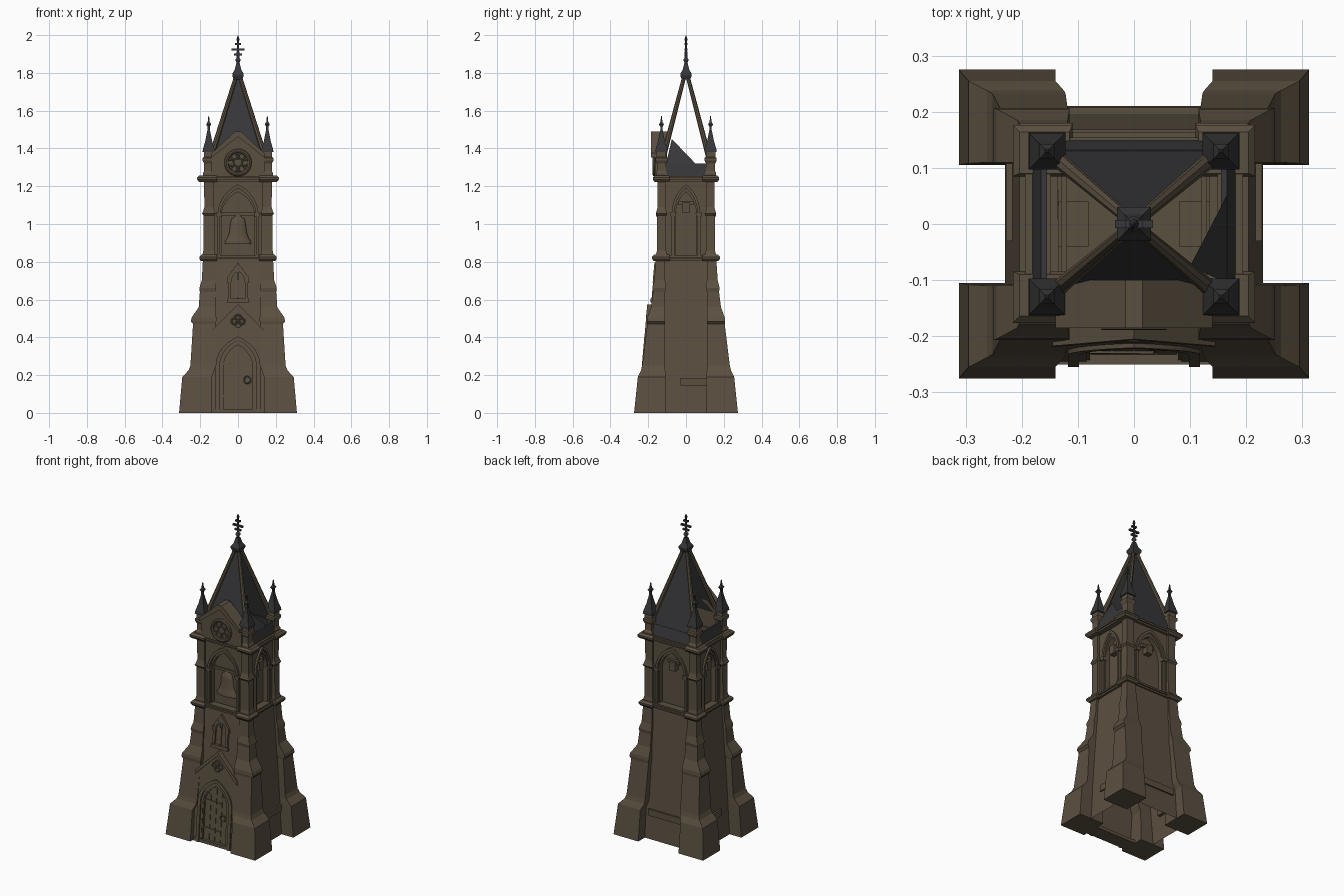
import bpy, bmesh, math
from mathutils import Matrix, Vector

if "Cube" in bpy.data.objects:
    bpy.data.objects.remove(bpy.data.objects["Cube"])

def material(name, col):
    m = bpy.data.materials.new(name)
    m.diffuse_color = (*col, 1)
    m.use_nodes = True
    m.node_tree.nodes["Principled BSDF"].inputs["Base Color"].default_value = m.diffuse_color
    return m

STONE = material("brown stone", (0.105, 0.080, 0.052))
SLATE = material("dark slate", (0.038, 0.038, 0.041))

def finish(name, bm, mat, smooth=False):
    bmesh.ops.recalc_face_normals(bm, faces=bm.faces)
    me = bpy.data.meshes.new(name)
    bm.to_mesh(me)
    bm.free()
    me.materials.append(mat)
    ob = bpy.data.objects.new(name, me)
    bpy.context.collection.objects.link(ob)
    if smooth:
        bpy.context.view_layer.objects.active = ob
        ob.select_set(True)
        bpy.ops.object.shade_smooth_by_angle(angle=math.radians(40))
        ob.select_set(False)
    return ob

def loft(name, rings, mat=STONE, sx=1, sy=1, bottom=True):
    """Stacked rectangles (z, x0, x1, y0, y1)."""
    bm = bmesh.new()
    loops = [[bm.verts.new((sx * x, sy * y, z)) for x, y in ((a, c), (b, c), (b, d), (a, d))]
             for z, a, b, c, d in rings]
    for lo, hi in zip(loops, loops[1:]):
        for i in range(4):
            bm.faces.new((lo[i], lo[(i + 1) % 4], hi[(i + 1) % 4], hi[i]))
    if bottom:
        bm.faces.new(loops[0])
    bm.faces.new(loops[-1])
    return finish(name, bm, mat)

def block(name, z0, z1, x0, x1, y0, y1, mat=STONE):
    return loft(name, [(z0, x0, x1, y0, y1), (z1, x0, x1, y0, y1)], mat)

def prism(name, pts, y0, y1, mat=STONE, slope=0.0, rot=0):
    """Front outline (x, z) extruded in y, leaning back by slope, turned about z."""
    bm = bmesh.new()
    R = Matrix.Rotation(math.radians(rot), 3, 'Z')
    a, b = [[bm.verts.new(R @ Vector((x, y + slope * z, z))) for x, z in pts] for y in (y0, y1)]
    n = len(pts)
    for i in range(n):
        bm.faces.new((a[i], a[(i + 1) % n], b[(i + 1) % n], b[i]))
    caps = [bm.faces.new(a), bm.faces.new(b)]
    bm.normal_update()
    bmesh.ops.triangulate(bm, faces=caps, ngon_method='EAR_CLIP')
    return finish(name, bm, mat)

def arch(hw, z0, zs, za, n=8):
    """Pointed arch outline from bottom left, over the apex, to bottom right."""
    left = [(-hw, z0)]
    for i in range(n + 1):
        t = i / n * math.radians(60)
        left.append((hw - 2 * hw * math.cos(t), zs + (za - zs) * math.sin(t) / math.sin(math.radians(60))))
    left[-1] = (0, za)
    return left + [(-x, z) for x, z in left[-2::-1]]

def band(name, outer, inner, *args, **kw):
    return prism(name, outer + inner[::-1], *args, **kw)

def lathe(name, prof, loc, mat, seg=12, sy=1.0):
    bm = bmesh.new()
    vs = [bm.verts.new((r, 0, z)) for r, z in prof]
    es = [bm.edges.new(p) for p in zip(vs, vs[1:])]
    bmesh.ops.spin(bm, geom=vs + es, axis=(0, 0, 1), cent=(0, 0, 0), angle=2 * math.pi, steps=seg)
    bmesh.ops.remove_doubles(bm, verts=bm.verts, dist=1e-5)
    for v in bm.verts:
        v.co = Vector((v.co.x + loc[0], v.co.y * sy + loc[1], v.co.z + loc[2]))
    return finish(name, bm, mat, True)

def ring(name, loc, R, r, mat=STONE):
    bpy.ops.mesh.primitive_torus_add(location=loc, rotation=(math.pi / 2, 0, 0), major_radius=R,
                                     minor_radius=r, major_segments=24, minor_segments=8)
    ob = bpy.context.object
    ob.name = name
    ob.data.materials.append(mat)
    bpy.ops.object.shade_smooth_by_angle()

CORNERS = [(sx, sy) for sx in (-1, 1) for sy in (-1, 1)]

# lower tower body, open underneath
loft("tower_body", [(0, -.23, .23, -.225, .21), (.82, -.17, .17, -.152, .15)], bottom=False)
for s in (-1, 1):
    block("side_ledge", .145, .185, *sorted((s * .2, s * .228)), -.03, .115)
block("back_ledge", .145, .185, -.12, .12, .18, .208)

# stepped corner buttresses
steps = [(0, .14, .312, .105, .275), (.19, .14, .295, .108, .255), (.225, .125, .262, .11, .238),
         (.25, .122, .252, .11, .232), (.47, .118, .238, .112, .205), (.485, .115, .25, .11, .207),
         (.505, .115, .245, .11, .205), (.56, .118, .208, .11, .185), (.64, .12, .202, .11, .175),
         (.66, .118, .205, .108, .178), (.70, .12, .192, .11, .168), (.82, .125, .185, .11, .16)]
for sx, sy in CORNERS:
    loft("buttress", steps, STONE, sx, sy)

# porch with pointed door opening and gable
SL = .085
house = [(-.14, 0), (-.14, .42), (0, .565), (.14, .42), (.14, 0)]
band("porch", house, arch(.085, 0, .24, .37), -.247, -.2, slope=SL)
band("door_surround", arch(.118, 0, .25, .405), arch(.098, 0, .245, .385), -.255, -.24, slope=SL)
band("door_inner_order", arch(.098, 0, .245, .385), arch(.078, 0, .24, .36), -.244, -.22, slope=SL)
for i in range(4):
    x = -.0585 + i * .039
    h = .30 if i in (0, 3) else .345
    prism("door_plank", [(x - .0185, .01), (x - .0185, h), (x + .0185, h), (x + .0185, .01)], -.234, -.2, slope=SL)
prism("door_panel", arch(.085, 0, .24, .37), -.231, -.2, slope=SL)
for z in (.09, .26):
    prism("door_hinge", [(-.078, z - .006), (-.078, z + .006), (.035, z)], -.239, -.23, slope=SL)
ring("door_handle", (.05, -.222, .175), .018, .004)
block("door_step", 0, .02, -.14, .14, -.25, -.16)
prism("porch_coping", [(-.145, .405), (-.145, .43), (0, .575), (.145, .43), (.145, .405), (0, .55)],
      -.254, -.21, slope=SL)
# quatrefoil over door
for dx, dz in ((0, 1), (0, -1), (1, 0), (-1, 0)):
    ring("quatrefoil_lobe", (dx * .018, -.206, .485 + dz * .018), .016, .005)
# lancet window
WS = .089
band("window_surround", arch(.052, .6, .69, .775), arch(.036, .6, .69, .75), -.236, -.21, slope=WS)
prism("window_hood", [(-.06, .69), (-.055, .72), (0, .795), (.055, .72), (.06, .69), (.05, .69), (.047, .715),
                      (0, .778), (-.047, .715), (-.05, .69)], -.238, -.21, slope=WS)
for s in (-1, 1):
    light = [(x + s * .018, z) for x, z in arch(.013, .61, .69, .725)]
    prism("window_light", light, -.228, -.21, slope=WS)
prism("window_mullion", [(-.005, .6), (-.005, .75), (.005, .75), (.005, .6)], -.233, -.21, slope=WS)
prism("window_sill", [(-.058, .585), (-.058, .605), (.058, .605), (.058, .585)], -.241, -.21, slope=WS)

# string courses and cornice, hollow in the middle: one moulded bar per side
def course(name, z, h, x, y):
    for k in range(4):
        w, d = (x, y) if k % 2 == 0 else (y, x)
        for s, (lo, hi, inset) in enumerate(((0, .35, .008), (.35, .7, 0), (.7, 1, .01))):
            prism(name, [(-w + inset, z + h * lo), (-w + inset, z + h * hi), (w - inset, z + h * hi),
                         (w - inset, z + h * lo)], -d + inset, -d + .055, rot=90 * k)
    for sx, sy in CORNERS:
        loft(name + "_corner", [(z - .002, .115, x + .003, .09, y + .003), (z + h * .35, .11, x + .012, .085, y + .012),
             (z + h * .7, .11, x + .012, .085, y + .012), (z + h + .003, .115, x, .09, y)], STONE, sx, sy)
course("lower_string_course", .805, .03, .193, .168)
course("cornice", 1.225, .03, .204, .164)

# belfry: recessed backing panels, arched walls, corner piers
for k in range(4):
    half, depth, hw = (.16, .14, .108) if k % 2 == 0 else (.13, .165, .076)
    r = 90 * k
    wall = [(-half, .83), (-half, 1.235), (half, 1.235), (half, .83)]
    prism("belfry_backing", wall, -depth + .035, -depth + .045, rot=r)
    band("belfry_wall", wall, arch(hw - .02, .83, 1.04, 1.17), -depth, -depth + .03, rot=r)
    band("belfry_arch", arch(hw, .83, 1.05, 1.21), arch(hw - .014, .83, 1.045, 1.19), -depth - .012, -depth + .01, rot=r)
    for s in (-1, 1):
        x = s * (hw - .008)
        prism("arch_capital", [(x - .014, 1.04), (x - .017, 1.06), (x + .017, 1.06), (x + .014, 1.04)],
              -depth - .018, -depth + .01, rot=r)
    if k:
        prism("bell_beam_end", [(-.02, 1.06), (-.02, 1.115), (.02, 1.115), (.02, 1.06)], -depth, -.08, rot=r)
        prism("beam_brace", [(-.04, 1.1), (-.04, 1.12), (.04, 1.12), (.04, 1.1)], -depth + .015, -.08, rot=r)
pier = [(.83, .12, .19, .1, .16), (.86, .125, .183, .105, .154), (1.045, .125, .182, .105, .153),
        (1.055, .12, .19, .1, .16), (1.07, .125, .184, .105, .155), (1.09, .128, .178, .108, .15), (1.235, .128, .18, .108, .152)]
for sx, sy in CORNERS:
    loft("belfry_pier", pier, STONE, sx, sy)
# bell and its headstock
lathe("bell", [(0, .895), (.07, .895), (.07, .908), (.056, .925), (.046, .955), (.041, 1.0), (.034, 1.028),
               (.014, 1.04), (.012, 1.055), (0, 1.055)], (0, -.105, 0), STONE, 24, .4)
block("bell_headstock", 1.045, 1.06, -.088, .088, -.115, -.1)

# front gable with round tracery window
gable = [(-.14, 1.25), (-.14, 1.36), (0, 1.475), (.14, 1.36), (.14, 1.25)]
prism("gable_wall", gable, -.165, -.12)
prism("gable_coping", [(-.14, 1.352), (-.14, 1.375), (-.015, 1.49), (.015, 1.49), (.14, 1.375), (.14, 1.352),
                       (0, 1.462)], -.185, -.1)
ring("round_window_rim", (0, -.166, 1.325), .062, .011)
ring("round_window_inner", (0, -.166, 1.325), .022, .004)
for i in range(6):
    a = i * math.pi / 3
    ring("round_window_lobe", (.038 * math.cos(a), -.166, 1.325 + .038 * math.sin(a)), .016, .004)

# slate skirts on back and sides
def panel(name, pts, mat=SLATE):
    bm = bmesh.new()
    bm.faces.new([bm.verts.new(p) for p in pts])
    return finish(name, bm, mat)
for s in (-1, 1):
    loft("side_skirt", [(1.25, .168, .182, -.12, .12), (1.32, .155, .166, -.12, .12)], SLATE, s)
# broken lower slope inside the open right side
panel("side_slope_remnant", [(.165, -.105, 1.32), (.165, .05, 1.32), (.10, -.075, 1.45)])
loft("back_skirt", [(1.25, -.14, .14, .13, .15), (1.32, -.14, .14, .12, .132)], SLATE)
# spire: front and back slopes only, sides open between the ribs
for s in (-1, 1):
    panel("spire_slope", [(-.15, s * .13, 1.32), (.15, s * .13, 1.32), (.006, s * .004, 1.79), (-.006, s * .004, 1.79)])
for sx, sy in CORNERS:
    a, b = Vector((sx * .15, sy * .127, 1.33)), Vector((sx * .008, sy * .007, 1.79))
    bpy.ops.mesh.primitive_cone_add(vertices=8, radius1=.015, radius2=.01, depth=(b - a).length, location=(a + b) / 2,
                                    rotation=(b - a).to_track_quat('Z', 'Y').to_euler())
    bpy.context.object.name = "spire_rib"
    bpy.context.object.data.materials.append(STONE)

# square stack helper for pinnacles and finials
def stack(name, cx, cy, prof, mat):
    loft(name, [(z, cx - r, cx + r, cy - r, cy + r) for r, z in prof], mat)
for sx, sy in CORNERS:
    x, y = sx * .155, sy * .13
    stack("pinnacle_base", x, y, [(.03, 1.25), (.03, 1.27), (.024, 1.28), (.024, 1.32), (.032, 1.335), (.032, 1.35),
                                  (.025, 1.355), (.025, 1.385)], STONE)
    stack("pinnacle_roof", x, y, [(.033, 1.38), (.031, 1.395), (.018, 1.44), (.007, 1.495)], SLATE)
    stack("pinnacle_finial", x, y, [(.006, 1.49), (.006, 1.515), (.013, 1.527), (.005, 1.542), (.002, 1.572)], SLATE)
# spire cap and cross
stack("spire_cap", 0, 0, [(.022, 1.765), (.03, 1.785), (.03, 1.797), (.018, 1.815), (.009, 1.85)], SLATE)
lathe("cross_stem", [(0, 1.84), (.008, 1.84), (.007, 1.855), (.014, 1.865), (.014, 1.872), (.007, 1.88), (.006, 1.97),
                     (.009, 1.977), (0, 2.0)], (0, 0, 0), SLATE, 8)
for z, w in ((1.897, .02), (1.923, .034), (1.952, .016)):
    block("cross_arm", z - .005, z + .005, -w, w, -.007, .007, SLATE)
